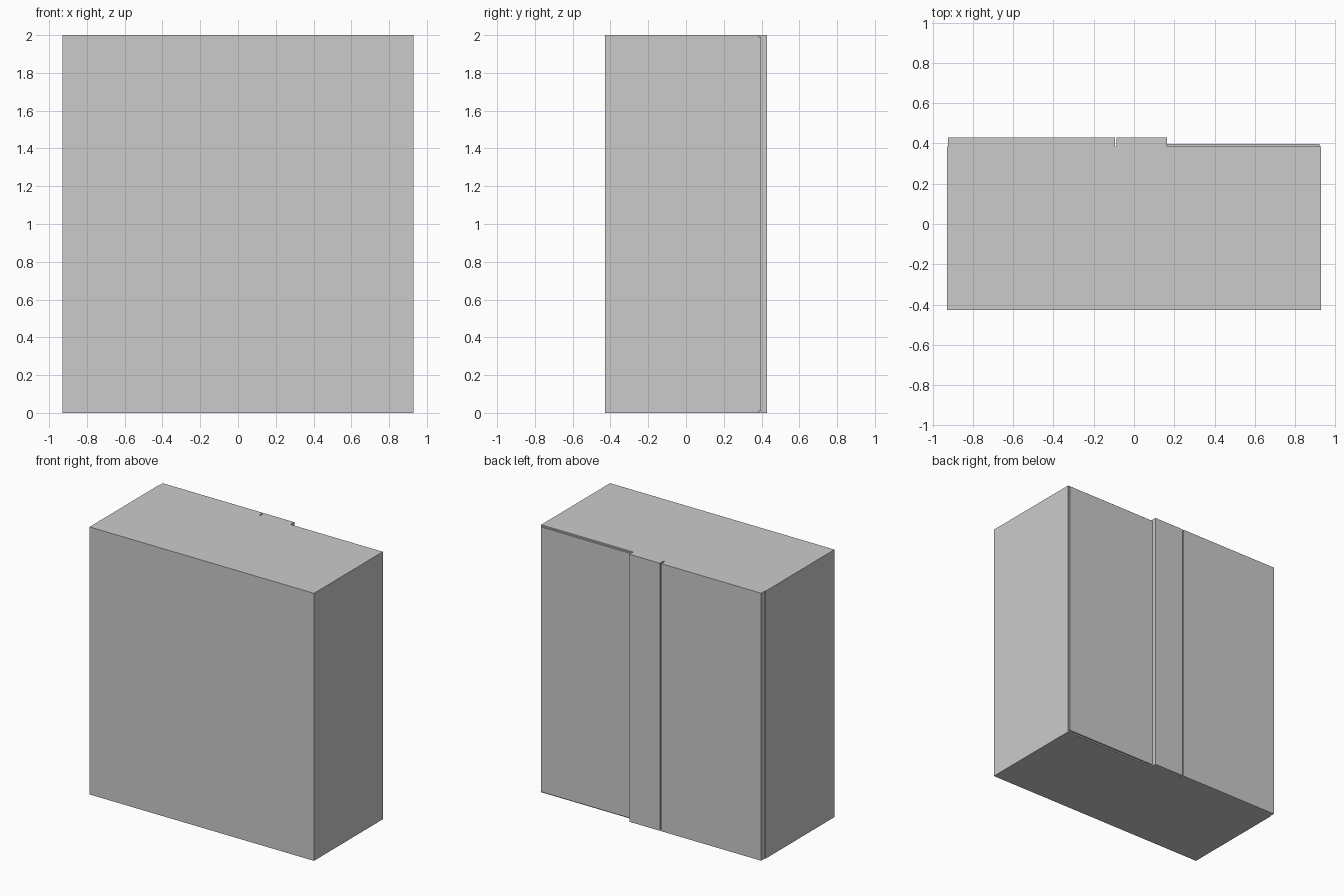
import bpy

if "Cube" in bpy.data.objects:
    bpy.data.objects.remove(bpy.data.objects["Cube"])

def box(name, x, y, z):
    """Box from (min, max) ranges on each axis."""
    bpy.ops.mesh.primitive_cube_add(size=1, location=[(a + b) / 2 for a, b in (x, y, z)])
    ob = bpy.context.object
    ob.name = name
    ob.scale = [b - a for a, b in (x, y, z)]
    bpy.ops.object.transform_apply(location=False, rotation=False, scale=True)
    return ob

W, T = 0.928, 0.045            # half width, board thickness
Y0, YC, YD = -0.428, 0.385, 0.43   # panel side, carcass edge, door face
H = 2.0
YI = Y0 + 0.006                # inner face of the thin closing panel

# Carcass boards
for side, s in (("left", -1), ("right", 1)):
    box(side + "_side", sorted((s * W, s * (W - T))), (YI, YC), (0, H))
inner = (-W + T, W - T)
box("bottom_board", inner, (YI, YC), (0, T))
box("top_board", inner, (YI, YC), (H - T, H))

# Thin full-size closing panel
box("rear_panel", (-W, W), (Y0, YI), (0, H))

# Interior divider and shelf
box("divider", (0.1, 0.1 + T), (YI, YC - 0.02), (T, H - T))
box("middle_shelf", (0.1 + T, W - T), (YI, YC - 0.02), (0.98, 1.025))

# Proud doors with a narrow gap between them
box("wide_door", (-W + 0.005, -0.095), (YC, YD), (0, H))
box("narrow_door", (-0.086, 0.165), (YC, YD), (0, H))
box("door_gap_strip", (-0.095, -0.086), (YC - T, YC), (T, H - T))

# Shallower panel beside the doors, set slightly in at top and bottom
box("recessed_panel", (0.165, W - 0.006), (YC, 0.398), (0.01, H - 0.01))
